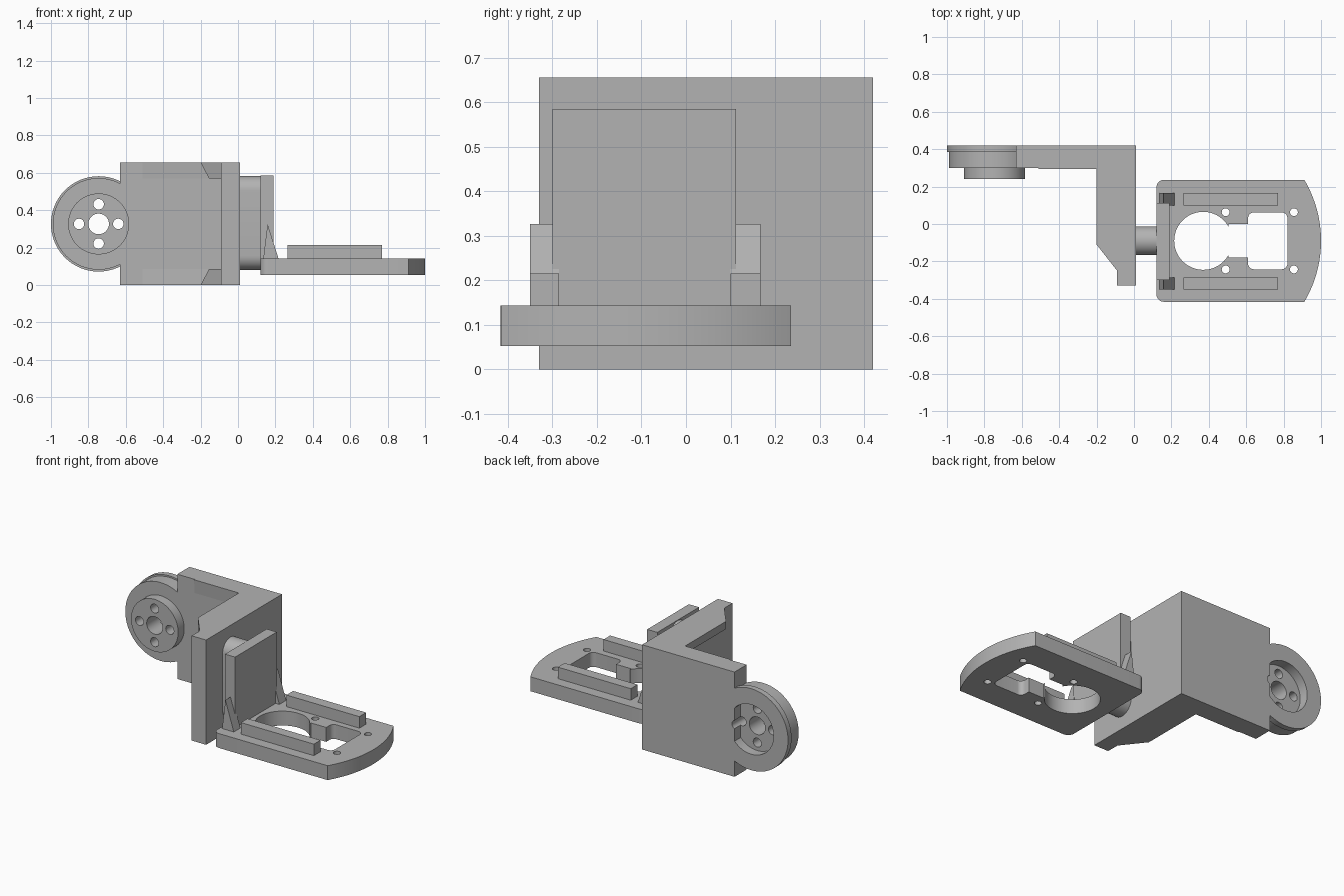
import bpy, bmesh
from math import sin, cos, pi, radians
from mathutils import Vector

if "Cube" in bpy.data.objects:
    bpy.data.objects.remove(bpy.data.objects["Cube"], do_unlink=True)

GREY = bpy.data.materials.new("matte grey")
GREY.use_nodes = True
GREY.diffuse_color = (0.45, 0.45, 0.45, 1)
GREY.node_tree.nodes["Principled BSDF"].inputs["Base Color"].default_value = (0.45, 0.45, 0.45, 1)


def finish(name, bm):
    bmesh.ops.recalc_face_normals(bm, faces=bm.faces)
    mesh = bpy.data.meshes.new(name)
    bm.to_mesh(mesh)
    bm.free()
    mesh.materials.append(GREY)
    ob = bpy.data.objects.new(name, mesh)
    bpy.context.collection.objects.link(ob)
    return ob


def skin(name, rings, closed=False):
    """Join equal rings of points; cap the ends, or close the loop."""
    bm = bmesh.new()
    vs = [[bm.verts.new(p) for p in ring] for ring in rings]
    n = len(vs[0])
    pairs = list(zip(vs, vs[1:])) + ([(vs[-1], vs[0])] if closed else [])
    for a, b in pairs:
        for i in range(n):
            j = (i + 1) % n
            bm.faces.new((a[i], a[j], b[j], b[i]))
    if not closed:
        bm.faces.new(vs[0])
        bm.faces.new(vs[-1])
    return finish(name, bm)


PLACE = {"x": lambda u, v, w: (w, u, v),
         "y": lambda u, v, w: (u, w, v),
         "z": lambda u, v, w: (u, v, w)}


def prism(name, outline, axis, lo, hi):
    return skin(name, [[PLACE[axis](u, v, w) for u, v in outline] for w in (lo, hi)])


def box(name, x0, x1, y0, y1, z0, z1):
    return prism(name, [(x0, y0), (x1, y0), (x1, y1), (x0, y1)], "z", z0, z1)


def arc(cu, cv, r, start, end, n=8):
    return [(cu + r * cos(radians(start + (end - start) * i / n)),
             cv + r * sin(radians(start + (end - start) * i / n))) for i in range(n + 1)]


def circle(cu, cv, r, n=48):
    return arc(cu, cv, r, 0, 360, n)[:-1]


def rounded(x0, x1, y0, y1, r):
    return (arc(x1 - r, y1 - r, r, 0, 90) + arc(x0 + r, y1 - r, r, 90, 180)
            + arc(x0 + r, y0 + r, r, 180, 270) + arc(x1 - r, y0 + r, r, 270, 360))


def cut(ob, cutters):
    bpy.context.view_layer.objects.active = ob
    for c in cutters:
        c.hide_render = True
        mod = ob.modifiers.new("cut", "BOOLEAN")
        mod.operation, mod.solver, mod.object = "DIFFERENCE", "EXACT", c
        bpy.ops.object.modifier_apply(modifier=mod.name)
        bpy.data.objects.remove(c, do_unlink=True)


def smooth(ob):
    ob.data.shade_smooth()
    ob.data.set_sharp_from_angle(angle=radians(30))


# L-shaped bracket walls
HUB_X, HUB_Z, TOP = -0.745, 0.327, 0.655
arm = box("bracket_arm", -0.63, 0.01, 0.30, 0.42, 0, TOP)
box("bracket_side_wall", -0.09, 0.01, -0.33, 0.31, 0, TOP)

# Stiffening flanges on the upper and lower edges of the bracket
for name, outer, inner in (("upper", TOP, 0.57), ("lower", 0, 0.085)):
    wide = [(-0.20, 0.31), (-0.20, -0.11), (-0.09, -0.25), (0, -0.25), (0, 0.31)]
    slim = [(-0.155, 0.31), (-0.155, -0.167), (-0.09, -0.25), (0, -0.25), (0, 0.31)]
    skin(name + "_flange", [[(x, y, z) for x, y in pts]
                            for pts, z in ((wide, outer), (slim, inner))])
    wedge = [(0.31, outer), (0.294, outer), (0.30, inner), (0.31, inner)]
    prism(name + "_arm_rib", wedge, "x", -0.51, -0.15)

# Turned hub with recessed back and screw holes
profile = [(0.055, 0.24), (0.163, 0.24), (0.163, 0.30), (0.245, 0.30), (0.245, 0.385),
           (0.255, 0.385), (0.255, 0.42), (0.155, 0.42), (0.155, 0.36), (0.055, 0.36)]
steps = 64
hub = skin("pivot_hub", [[(HUB_X + r * cos(2 * pi * i / steps), y,
                           HUB_Z + r * sin(2 * pi * i / steps)) for r, y in profile]
                         for i in range(steps)], closed=True)


def screw_hole(k):
    return prism("screw_cutter", circle(HUB_X + 0.105 * cos(k * pi / 2),
                                        HUB_Z + 0.105 * sin(k * pi / 2), 0.028, 24),
                 "y", 0.2, 0.5)


cut(hub, [screw_hole(k) for k in range(4)])
cut(arm, [screw_hole(0)])
smooth(hub)
smooth(arm)

# Round-ended bridge and upright plate
MID = -0.09
bridge = prism("bridge_block", arc(MID, 0.505, 0.077, 0, 180, 20)
               + arc(MID, 0.157, 0.077, 180, 360, 20), "x", 0, 0.13)
smooth(bridge)
box("upright_plate", 0.12, 0.19, -0.30, 0.112, 0.06, 0.585)

# Tray with curved end and cut-outs
half, r = 0.326, 0.04
outline = (arc(0.12 + r, MID + half - r, r, 90, 180)
           + arc(0.12 + r, MID - half + r, r, 180, 270)
           + arc(0.36, MID, 0.64, -30.6, 30.6, 32))
tray = prism("tray", outline, "z", 0.053, 0.143)
cutters = [prism("bore_cutter", circle(0.37, MID, 0.155, 64), "z", 0, 0.3),
           box("neck_cutter", 0.505, 0.65, MID - 0.09, MID + 0.09, -0.01, 0.31),
           prism("window_cutter", rounded(0.61, 0.82, MID - 0.152, MID + 0.152, 0.03),
                 "z", -0.02, 0.32)]
for x in (0.49, 0.855):
    for side in (-1, 1):
        cutters.append(prism("hole_cutter", circle(x, MID + side * 0.153, 0.021, 24), "z", 0, 0.3))
cut(tray, cutters)
smooth(tray)

# Guide rails and triangular gussets on both sides of the tray
for name, y0, y1 in (("right", -0.35, -0.285), ("left", 0.10, 0.167)):
    box(name + "_rail", 0.265, 0.77, y0, y1, 0.13, 0.215)
    prism(name + "_gusset", [(0.135, 0.14), (0.217, 0.14), (0.158, 0.327)], "y", y0, y1)
